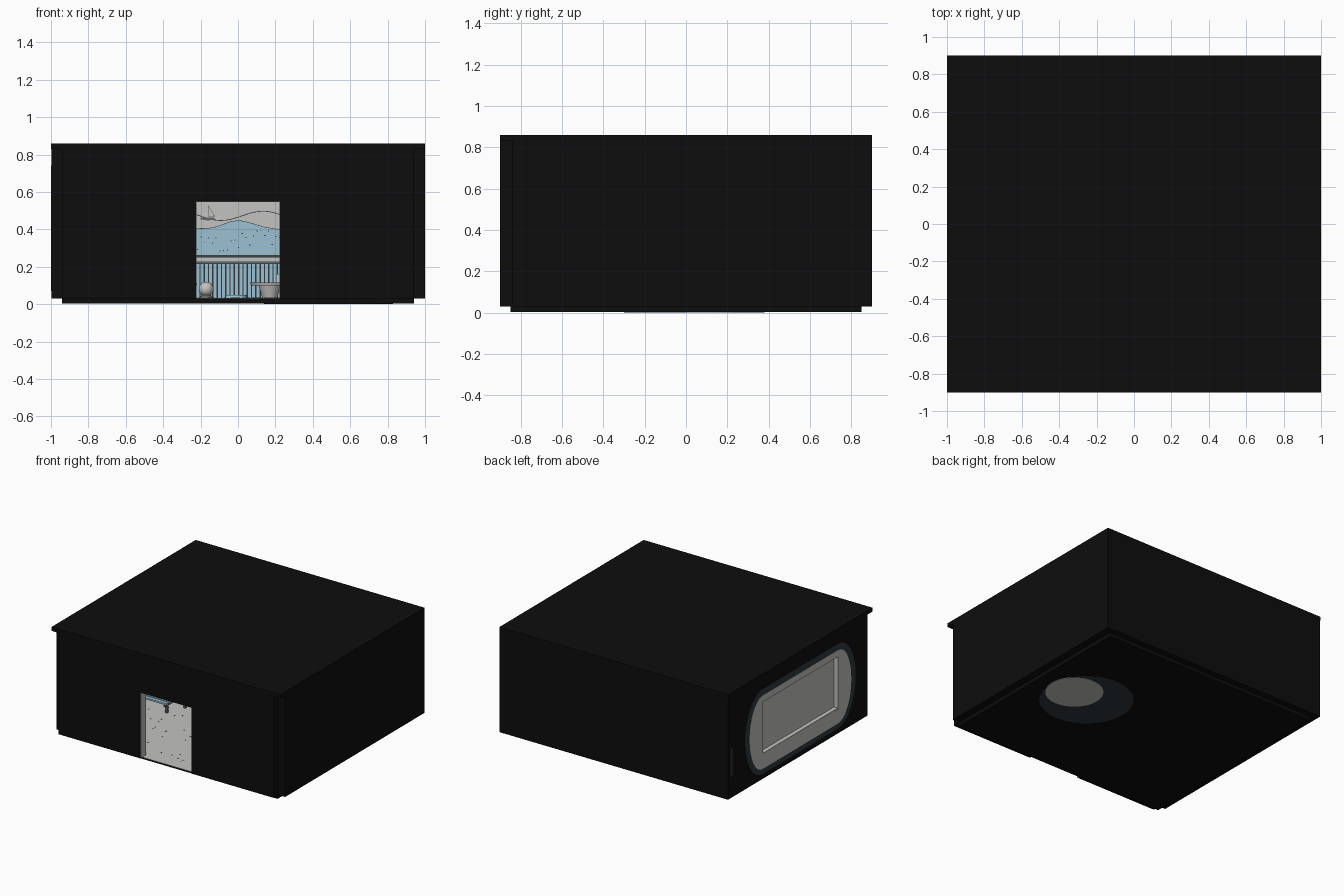
import bpy, bmesh, math, random
from mathutils import Matrix

if "Cube" in bpy.data.objects:
    bpy.data.objects.remove(bpy.data.objects["Cube"])
random.seed(4)

def mat(name, r, g, b):
    m = bpy.data.materials.new(name)
    m.diffuse_color = (r, g, b, 1)
    m.use_nodes = True
    m.node_tree.nodes["Principled BSDF"].inputs["Base Color"].default_value = m.diffuse_color
    return m

BLACK = mat("black", .004, .004, .004)
WHITE = mat("off white", .54, .54, .525)
BLUE = mat("pale blue", .33, .53, .64)
SLATE = mat("dark slate", .028, .04, .05)
GREY = mat("mid grey", .13, .14, .14)

def finish(name, bm, m, smooth=False):
    bmesh.ops.recalc_face_normals(bm, faces=bm.faces)
    me = bpy.data.meshes.new(name)
    bm.to_mesh(me)
    bm.free()
    me.materials.append(m)
    ob = bpy.data.objects.new(name, me)
    bpy.context.collection.objects.link(ob)
    if smooth:
        for p in me.polygons:
            p.use_smooth = True
    return ob

def boxes(name, m, *ranges):
    """Boxes given as (x0, x1, y0, y1, z0, z1), joined in one object."""
    bm = bmesh.new()
    for x0, x1, y0, y1, z0, z1 in ranges:
        M = Matrix.Translation(((x0+x1)/2, (y0+y1)/2, (z0+z1)/2)) @ Matrix.Diagonal((x1-x0, y1-y0, z1-z0, 1))
        bmesh.ops.create_cube(bm, size=1, matrix=M)
    return finish(name, bm, m)

def cone(name, m, x, y, z0, z1, r0, r1, seg=32):
    bm = bmesh.new()
    bmesh.ops.create_cone(bm, cap_ends=True, segments=seg, radius1=r0, radius2=r1, depth=z1-z0,
                          matrix=Matrix.Translation((x, y, (z0+z1)/2)))
    return finish(name, bm, m)

def strip(name, m, lo, hi, x0, x1, y, n=60):
    """Thin plate facing the front, between two curves z = lo(x) and z = hi(x)."""
    bm = bmesh.new()
    prev = None
    for i in range(n + 1):
        x = x0 + (x1 - x0) * i / n
        cur = bm.verts.new((x, y, lo(x))), bm.verts.new((x, y, hi(x)))
        if prev:
            bm.faces.new((prev[0], cur[0], cur[1], prev[1]))
        prev = cur
    return finish(name, bm, m)

def pill(name, m, x0, x1, half_y, ext, z0, z1):
    """Plate on the left wall: straight middle, half-ellipse ends."""
    bm = bmesh.new()
    zc, hz, pts = (z0+z1)/2, (z1-z0)/2, []
    for s in (1, -1):
        for i in range(17):
            a = math.pi * i / 16
            pts.append((s*(half_y + ext*math.sin(a)), zc + s*hz*math.cos(a)))
    f = bm.faces.new([bm.verts.new((x0, y, z)) for y, z in pts])
    r = bmesh.ops.extrude_face_region(bm, geom=[f])
    bmesh.ops.translate(bm, vec=(x1-x0, 0, 0), verts=[v for v in r["geom"] if isinstance(v, bmesh.types.BMVert)])
    return finish(name, bm, m)

# Outer shell: base, walls and roof
boxes("base", BLACK, (-.94, .94, -.85, .85, .003, .03))
boxes("roof", BLACK, (-1, 1, -.9, .9, .83, .86))
boxes("back_wall", BLACK, (-.94, .94, .84, .9, .03, .83))
boxes("right_wall", BLACK, (.94, 1, -.84, .9, .03, .83))
left = boxes("left_wall", BLACK, (-.997, -.94, -.84, .9, .03, .83))
boxes("front_wall", BLACK, (-.94, -.225, -.9, -.84, .03, .83), (.225, .94, -.9, -.84, .03, .83),
      (-.225, .225, -.9, -.84, .55, .83))

# Doorway lining
boxes("door_lining", WHITE, (-.226, -.222, -.895, -.83, .03, .55), (.222, .226, -.895, -.83, .03, .55),
      (-.226, .226, -.895, -.83, .547, .551))

# Light linings of the room
boxes("room_lining", WHITE, (-.94, .94, .83, .84, .03, .83), (-.94, -.93, -.84, .84, .03, .83),
      (.93, .94, -.84, .84, .03, .83), (-.94, -.226, -.84, -.83, .03, .83),
      (.226, .94, -.84, -.83, .03, .83), (-.226, .226, -.84, -.83, .551, .83),
      (-.94, .94, -.84, .84, .82, .83))
boxes("room_floor", WHITE, (-.94, .94, -.84, .84, .03, .033), (-.22, .22, -.88, -.84, .03, .033))

# Window patch on the left wall, with a recessed pane
halo = pill("window_halo", SLATE, -.999, -.99, .47, .22, .07, .74)
patch = pill("window_patch", WHITE, -1, -.992, .47, .165, .11, .69)
cutter = boxes("window_cutter", WHITE, (-1.05, -.965, -.47, .47, .23, .64))
cutter.hide_render = True
cutter.hide_viewport = True
cutter.hide_set(True)
for ob in (left, halo, patch):
    mod = ob.modifiers.new("window_cut", "BOOLEAN")
    mod.operation = "DIFFERENCE"
    mod.object = cutter
    mod.solver = "EXACT"
boxes("window_pane", WHITE, (-.967, -.96, -.47, .47, .23, .64))
boxes("window_reveal", WHITE, (-.999, -.96, -.47, .47, .229, .233), (-.999, -.96, -.47, .47, .637, .641),
      (-.999, -.96, -.471, -.467, .23, .64), (-.999, -.96, .467, .471, .23, .64))
boxes("window_frame_edge", GREY, (-1, -.99, -.478, .478, .222, .23), (-1, -.99, -.478, .478, .64, .647),
      (-1, -.99, -.478, -.47, .23, .64), (-1, -.99, .47, .478, .23, .64))
boxes("wall_mark", SLATE, (-1, -.99, .845, .875, .2, .42))

# Round patches under the base
cone("underside_ring", SLATE, .48, .04, .001, .006, .34, .34, 48)
cone("underside_disc", WHITE, .62, .07, 0, .005, .21, .21, 48)

# Sea mural on the back wall
sea = lambda x: .40 + .045*math.exp(-(x/.11)**2) + .012*math.sin(x*17)*min(1, abs(x)*2)
hill = lambda x: .47 + .025*math.sin(x*14 - .3)
strip("mural_sea", BLUE, lambda x: .033, sea, -.93, .93, .828)
strip("mural_sea_line", SLATE, sea, lambda x: sea(x)+.003, -.93, .93, .827)
strip("mural_hill_line", SLATE, hill, lambda x: hill(x)+.004, -.93, .93, .827)
boxes("side_sea", BLUE, (-.93, -.928, -.83, .83, .033, .4), (.928, .93, -.83, .83, .033, .4))
dots = []
for i in range(90):
    x = -.9 + i*.02
    z = random.choice((.30, .345, .37)) + .02*math.sin(x*12)
    dots.append((x, x+.006, .825, .828, z, z+.005))
boxes("mural_dots", SLATE, *dots)

# Little sailing boat in the mural
strip("boat_hull", GREY, lambda x: .447 + abs(x+.16)*.15, lambda x: .463, -.20, -.125, .826, 8)
strip("boat_sail", GREY, lambda x: .468, lambda x: .53 - (x+.16)*1.6, -.16, -.124, .826, 4)
strip("boat_sail_fill", WHITE, lambda x: .471, lambda x: .521 - (x+.157)*1.6, -.157, -.13, .825, 4)

# Board panelling and rails around the room
back = [(-.92+i*.023, -.913+i*.023, .822, .828, .033, .22) for i in range(80)]
side = [(s*.925-.003, s*.925+.003, -.82+i*.046, -.806+i*.046, .033, .22) for i in range(36) for s in (-1, 1)]
boxes("panel_grooves", SLATE, *back, *side)
for nm, m, z0, z1, d in (("rail_low", GREY, .215, .223, .02), ("rail_mid", WHITE, .225, .25, .015),
                         ("rail_top", GREY, .252, .262, .025)):
    boxes(nm, m, (-.93, .93, .83-d, .83, z0, z1), (-.93, -.93+d, -.83, .83, z0, z1),
          (.93-d, .93, -.83, .83, z0, z1))

# Floor speckles and the rim line
spots = []
for i in range(160):
    x, y = random.uniform(-.9, .9), random.uniform(-.8, .8)
    spots.append((x, x+.012, y, y+.006, .033, .0345))
boxes("floor_speckles", GREY, *spots)
cone("floor_rug", BLUE, -.01, .35, .033, .048, .06, .055)
cone("round_pool", BLUE, .48, .04, .033, .036, .34, .34, 48)

# Two loungers with slatted tops
for n, (x, y) in enumerate(((-.62, -.02), (-.34, .12))):
    boxes(f"lounger_slats_{n}", BLUE, *[(x-.12, x+.12, y-.16+i*.04, y-.13+i*.04, .1, .112) for i in range(9)])
    boxes(f"lounger_frame_{n}", GREY, *[(x+s*.11-.008, x+s*.11+.008, y-.17, y+.22, .088, .1) for s in (-1, 1)],
          *[(x+s*.11-.008, x+s*.11+.008, y+t-.008, y+t+.008, .033, .09) for s in (-1, 1) for t in (-.14, .18)])

# Ball on a small foot, and a tapered tub with a rim
cone("ball_foot", GREY, -.17, .3, .033, .05, .035, .025)
bm = bmesh.new()
bmesh.ops.create_uvsphere(bm, u_segments=24, v_segments=14, radius=.04, matrix=Matrix.Translation((-.17, .3, .08)))
finish("ball", bm, WHITE, True)
cone("tub_body", WHITE, .17, .3, .033, .1, .04, .06)
cone("tub_rim", WHITE, .17, .3, .1, .115, .1, .105)
boxes("tub_back", WHITE, (.205, .25, .28, .36, .115, .16))
